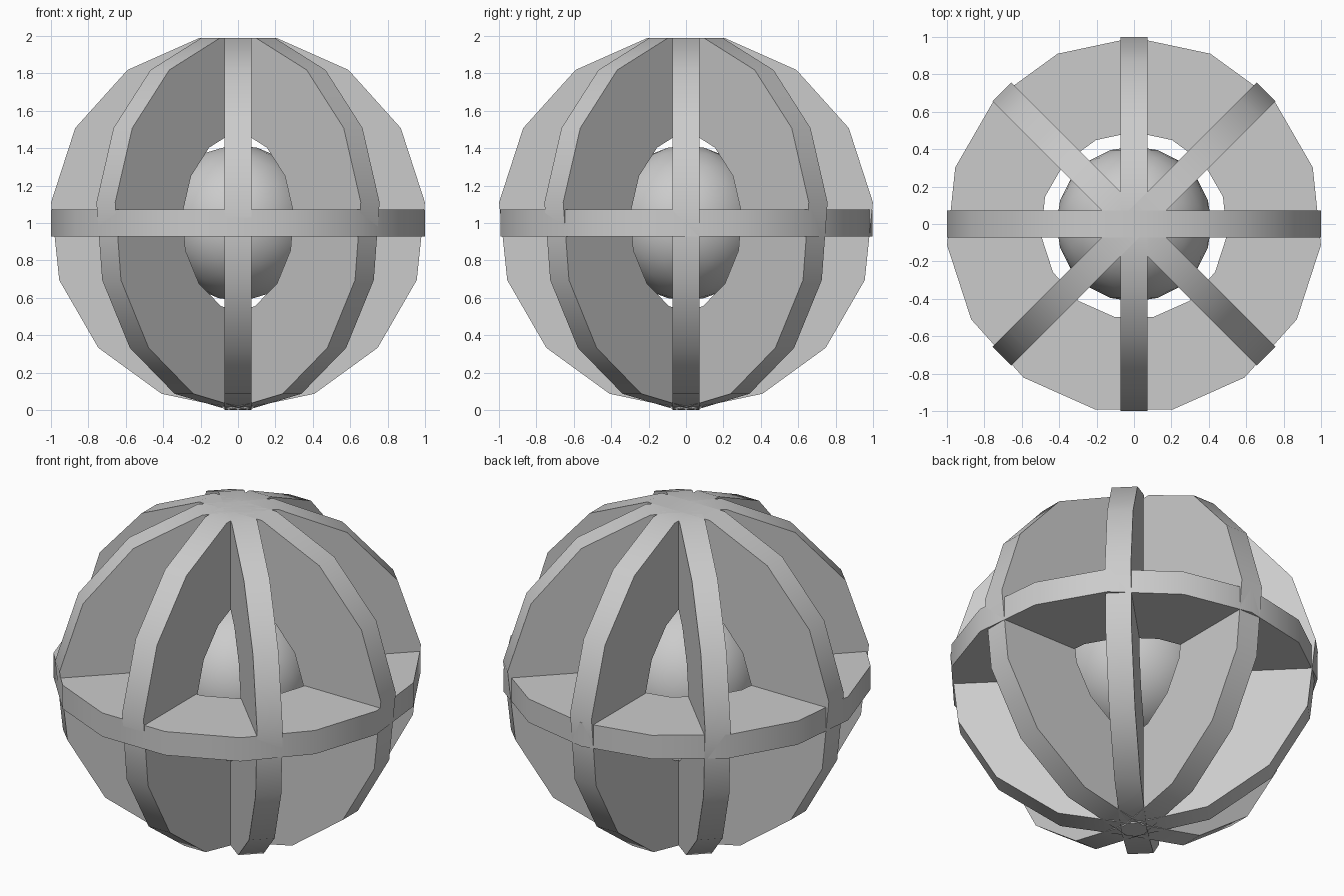
import bpy, bmesh
from math import cos, sin, radians, pi

if "Cube" in bpy.data.objects:
    bpy.data.objects.remove(bpy.data.objects["Cube"])

SIDES = 15
OUTER, INNER, HALF = 1.005, 0.492, 0.071
CENTRE_Z = 1.005


def smooth(obj):
    bpy.ops.object.select_all(action='DESELECT')
    obj.select_set(True)
    bpy.context.view_layer.objects.active = obj
    bpy.ops.object.shade_smooth_by_angle(angle=radians(30))


def flat_ring(name, location, rotation, inner=INNER):
    """Thick 15-sided annulus with one corner on local -Y."""
    bm = bmesh.new()
    section = [(OUTER, -HALF), (OUTER, HALF), (inner, HALF), (inner, -HALF)]
    loops = []
    for i in range(SIDES):
        a = -pi / 2 + 2 * pi * i / SIDES
        loops.append([bm.verts.new((r * cos(a), r * sin(a), z)) for r, z in section])
    for i in range(SIDES):
        p, q = loops[i], loops[(i + 1) % SIDES]
        for k in range(4):
            n = (k + 1) % 4
            bm.faces.new((p[k], q[k], q[n], p[n]))
    bmesh.ops.recalc_face_normals(bm, faces=bm.faces)
    mesh = bpy.data.meshes.new(name)
    bm.to_mesh(mesh)
    bm.free()
    obj = bpy.data.objects.new(name, mesh)
    obj.location = location
    obj.rotation_euler = rotation
    bpy.context.collection.objects.link(obj)
    smooth(obj)


# four upright rings crossing on the vertical axis
for i in range(4):
    flat_ring(f"upright_ring_{i + 1}", (0, 0, CENTRE_Z), (pi / 2, 0, i * pi / 4))

# level ring around the middle
flat_ring("level_ring", (0, -0.008, 1.0), (0, 0, pi), 0.5)

# ball at the core
bpy.ops.mesh.primitive_ico_sphere_add(subdivisions=3, radius=0.415, location=(0, 0, 1.0))
ball = bpy.context.object
ball.name = "core_ball"
smooth(ball)
